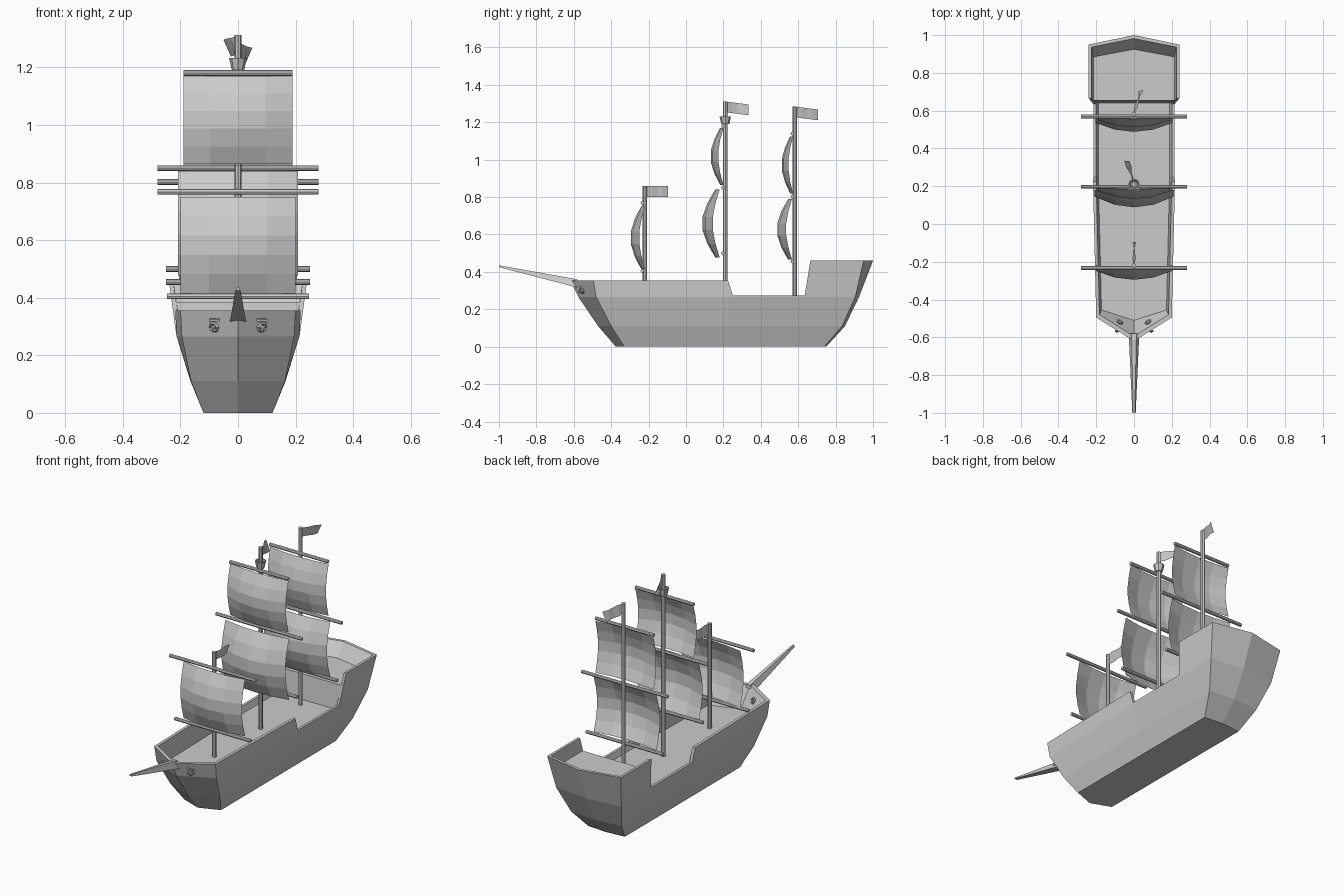
import bpy, bmesh, math
from mathutils import Vector

if "Cube" in bpy.data.objects:
    bpy.data.objects.remove(bpy.data.objects["Cube"])


def make_object(name, verts, faces, mirror=False):
    mesh = bpy.data.meshes.new(name)
    mesh.from_pydata(verts, [], faces)
    bm = bmesh.new()
    bm.from_mesh(mesh)
    bmesh.ops.recalc_face_normals(bm, faces=bm.faces)
    bm.to_mesh(mesh)
    bm.free()
    ob = bpy.data.objects.new(name, mesh)
    bpy.context.collection.objects.link(ob)
    if mirror:
        m = ob.modifiers.new("mirror", 'MIRROR')
        m.use_clip = True
    return ob


def spar(name, a, b, r1, r2=None, sides=8):
    a, b = Vector(a), Vector(b)
    bpy.ops.mesh.primitive_cone_add(vertices=sides, radius1=r1, radius2=r1 if r2 is None else r2,
                                    depth=(b - a).length, location=(a + b) / 2,
                                    rotation=(b - a).to_track_quat('Z', 'Y').to_euler())
    bpy.context.object.name = name
    return bpy.context.object


# Hull: half outline rows from bow centre round to stern centre
BREAKS = [0.225, 0.25, 0.635, 0.665]


def row(z, bow, shoulder, side, corner, stern):
    pts = [(0, bow), shoulder] + [(x, y) for x, y in zip(side, BREAKS)] + [corner, (0, stern)]
    zs = z if isinstance(z, list) else [z] * 8
    return [(x, y, h) for (x, y), h in zip(pts, zs)]


rail = [0.355, 0.355, 0.355, 0.275, 0.275, 0.46, 0.46, 0.46]
rows = [
    row(0, -0.375, (0.12, -0.33), [0.12] * 4, (0.12, 0.74), 0.75),
    row(0.11, -0.47, (0.163, -0.40), [0.165] * 4, (0.165, 0.835), 0.85),
    row(0.265, -0.575, (0.195, -0.48), [0.213] * 4, (0.213, 0.905), 0.925),
    row(rail, -0.62, (0.2, -0.495), [0.217, 0.215, 0.215, 0.24], (0.24, 0.95), 1.0),
    row(rail, -0.595, (0.183, -0.48), [0.2, 0.2, 0.2, 0.225], (0.225, 0.937), 0.982),
]
# Inner wall foot, on the main deck and on the raised stern deck
DECK, STERN_DECK = 0.242, 0.385
rows.append([(0, -0.51, DECK), (0.172, -0.455, DECK), (0.188, 0.225, DECK), (0.188, 0.25, DECK),
             (0.188, 0.64, DECK), (0.215, 0.655, STERN_DECK), (0.213, 0.885, STERN_DECK),
             (0, 0.925, STERN_DECK)])
verts = [p for r in rows for p in r]
faces = [[r * 8 + c, r * 8 + c + 1, r * 8 + c + 9, r * 8 + c + 8] for r in range(5) for c in range(7)]
verts += [(0, 0.64, DECK), (0, 0.655, STERN_DECK)]
faces.append(list(range(8)))                  # keel plate
faces.append([40, 41, 42, 43, 44, 48])        # main deck
faces.append([44, 45, 49, 48])                # bulkhead
faces.append([45, 46, 47, 49])                # stern deck
make_object("hull", verts, faces, mirror=True)

# Bowsprit, a tapered square beam
ends = [(-0.58, 0.338, 0.028, 0.022), (-1.0, 0.43, 0.009, 0.005)]
bv = [(sx * w, y, z + sz * h) for y, z, w, h in ends for sx, sz in ((-1, -1), (1, -1), (0.45, 1), (-0.45, 1))]
make_object("bowsprit", bv, [[0, 1, 2, 3], [4, 5, 6, 7]] +
            [[i, (i + 1) % 4, (i + 1) % 4 + 4, i + 4] for i in range(4)])

# Anchor fittings on both sides of the bow
for s in (-1, 1):
    direction = Vector((s * 0.5, -0.77, -0.35)).normalized()
    for label, pos in (("outer", (s * 0.083, -0.557, 0.298)), ("inner", (s * 0.075, -0.518, 0.31))):
        bpy.ops.mesh.primitive_torus_add(major_segments=6, minor_segments=4, major_radius=0.015,
                                         minor_radius=0.006, location=pos,
                                         rotation=direction.to_track_quat('Z', 'Y').to_euler())
        bpy.context.object.name = "hawse_ring_" + label
    p = Vector((s * 0.083, -0.557, 0.298))
    spar("anchor_stock", p - direction * 0.01, p + direction * 0.02, 0.007, sides=6)
    spar("anchor_arm", p + Vector((-0.018, -0.01, 0.024)), p + Vector((0.02, -0.01, 0.024)), 0.005, sides=5)


# Sails: billowed grids
def sail(name, y, top, bottom, half, depth, offset=0.01, nx=4, nz=5):
    v = []
    d = depth - offset
    for j in range(nz + 1):
        t = j / nz
        s = math.sin(math.pi * t)
        for i in range(nx + 1):
            u = 2 * i / nx - 1
            v.append((u * half, y - offset - d * (0.4 * s + (1 - u * u) * (0.25 + 0.35 * s)),
                      top + (bottom - top) * t))
    w = nx + 1
    f = [[j * w + i, j * w + i + 1, (j + 1) * w + i + 1, (j + 1) * w + i]
         for j in range(nz) for i in range(nx)]
    make_object(name, v, f)


# Flags: wavy twisted strips behind each mast top
def flag(name, y, top, drop, x_top, x_low):
    n, v = 4, []
    for i in range(n + 1):
        t = i / n
        wave = 0.006 * math.sin(2 * math.pi * t)
        v.append((x_top * t + wave, y + 0.12 * t, top - drop * t))
        v.append((x_low * t - wave, y + 0.118 * t, top - 0.057 - drop * t))
    make_object(name, v, [[2 * i, 2 * i + 2, 2 * i + 3, 2 * i + 1] for i in range(n)])


# Masts: name, y, top, yards (z, half length), sails (top, bottom, half, depth, offset), flag
rigs = [
    ("fore", -0.22, 0.86, [(0.768, 0.28), (0.405, 0.247)],
     [(0.75, 0.415, 0.2, 0.078, 0.0)], (0.0, 0.012, -0.008)),
    ("main", 0.21, 1.312, [(1.18, 0.19), (0.85, 0.28), (0.5, 0.25)],
     [(1.17, 0.865, 0.19, 0.08, 0.01), (0.84, 0.478, 0.208, 0.125, 0.03)], (0.015, -0.05, -0.025)),
    ("mizzen", 0.582, 1.285, [(1.14, 0.19), (0.802, 0.28), (0.455, 0.25)],
     [(1.125, 0.82, 0.19, 0.072, 0.01), (0.79, 0.465, 0.205, 0.097, 0.015)], (0.015, 0.05, 0.025)),
]
for name, y, top, yards, sails, (drop, xt, xl) in rigs:
    spar(name + "_mast", (0, y, DECK - 0.01), (0, y, top), 0.012)
    for z, half in yards:
        spar(name + "_yard", (-half, y - 0.013, z), (half, y - 0.013, z), 0.01)
    for t, b, half, depth, off in sails:
        sail(name + "_sail", y, t, b, half, depth, off)
    flag(name + "_flag", y + 0.005, top - 0.002, drop, xt, xl)

# Lookout basket: open tapered cup on the main mast
cup = [(r * math.cos(a * math.pi / 4), 0.21 + r * math.sin(a * math.pi / 4), z)
       for r, z in ((0.021, 1.19), (0.031, 1.232), (0.024, 1.232), (0.017, 1.2)) for a in range(8)]
cf = [[r * 8 + i, r * 8 + (i + 1) % 8, r * 8 + 8 + (i + 1) % 8, r * 8 + 8 + i] for r in range(3) for i in range(8)]
make_object("lookout_basket", cup, cf + [list(range(8)), list(range(24, 32))])
